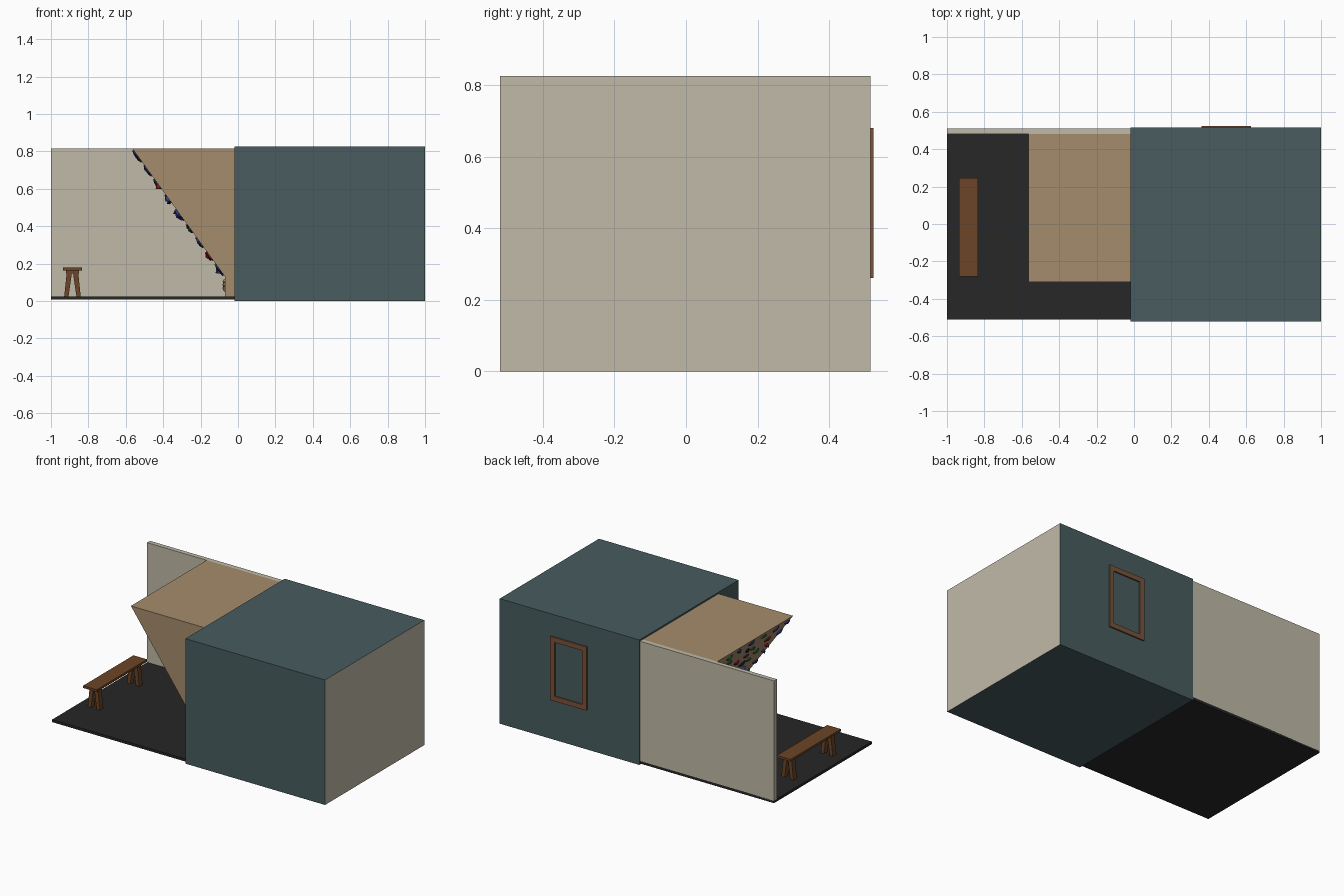
import bpy, bmesh, math, random
from mathutils import Vector, Matrix

if "Cube" in bpy.data.objects:
    bpy.data.objects.remove(bpy.data.objects["Cube"])

random.seed(7)


def mat(name, rgb):
    m = bpy.data.materials.new(name)
    m.diffuse_color = (*rgb, 1)
    m.use_nodes = True
    m.node_tree.nodes["Principled BSDF"].inputs["Base Color"].default_value = m.diffuse_color
    return m


TEAL = mat("teal_paint", (0.065, 0.107, 0.115))
BEIGE = mat("beige_plaster", (0.53, 0.49, 0.39))
PLY = mat("plywood", (0.376, 0.262, 0.15))
MAT = mat("black_rubber", (0.02, 0.02, 0.02))
WOOD = mat("bench_wood", (0.15, 0.06, 0.02))
TRIM = mat("frame_wood", (0.19, 0.085, 0.04))
HOLDS = [mat("hold_red", (0.25, 0.01, 0.02)), mat("hold_green", (0.02, 0.16, 0.04)),
         mat("hold_blue", (0.03, 0.05, 0.25)), mat("hold_purple", (0.08, 0.03, 0.13)),
         mat("hold_black", (0.02, 0.02, 0.02))]


def finish(bm, name, *mats):
    bmesh.ops.recalc_face_normals(bm, faces=bm.faces)
    me = bpy.data.meshes.new(name)
    bm.to_mesh(me)
    bm.free()
    for m in mats:
        me.materials.append(m)
    ob = bpy.data.objects.new(name, me)
    bpy.context.collection.objects.link(ob)
    return ob


def box(name, x, y, z, *mats):
    bm = bmesh.new()
    bmesh.ops.create_cube(bm, size=1)
    for v in bm.verts:
        v.co = [lo + (c + 0.5) * (hi - lo) for c, (lo, hi) in zip(v.co, (x, y, z))]
    return finish(bm, name, *mats)


def prism(name, profile, y0, y1, m):
    """Extrude an (x, z) outline along y."""
    bm = bmesh.new()
    f = bm.faces.new([bm.verts.new((x, y0, z)) for x, z in profile])
    ext = bmesh.ops.extrude_face_region(bm, geom=[f])
    bmesh.ops.translate(bm, vec=(0, y1 - y0, 0),
                        verts=[g for g in ext["geom"] if isinstance(g, bmesh.types.BMVert)])
    return finish(bm, name, m)


# Closed room block, with a beige right end
room = box("room_block", (-0.02, 1), (-0.52, 0.515), (0, 0.825), TEAL, BEIGE)
for p in room.data.polygons:
    if p.normal.x > 0.9:
        p.material_index = 1

# Padded floor and back wall
box("floor_mat", (-1, -0.02), (-0.51, 0.51), (0.008, 0.025), MAT)
box("back_wall", (-1, -0.02), (0.48, 0.51), (0.02, 0.815), BEIGE)

# Overhanging climbing wall
TOP, KNEE = Vector((-0.565, 0, 0.815)), Vector((-0.07, 0, 0.13))
prism("climbing_wall", [(TOP.x, TOP.z), (KNEE.x, KNEE.z), (-0.07, 0.025),
                        (-0.02, 0.025), (-0.02, 0.815)], -0.31, 0.48, PLY)


# Faceted climbing holds
def hold(name, pos, normal, size, m):
    bm = bmesh.new()
    bmesh.ops.create_icosphere(bm, subdivisions=1, radius=1)
    for v in bm.verts:
        v.co *= random.uniform(0.8, 1.15)
        v.co = [c * s for c, s in zip(v.co, size)]
    spin = Matrix.Rotation(random.uniform(0, math.tau), 4, 'Z')
    turn = Vector(normal).to_track_quat('Z', 'Y').to_matrix().to_4x4()
    bm.transform(Matrix.Translation(pos) @ turn @ spin)
    return finish(bm, name, m)


slope = KNEE - TOP
out = Vector((slope.z, 0, -slope.x)).normalized()
ROWS, COLS = 9, 7
for r in range(ROWS):
    for c in range(COLS):
        t = 0.06 + 0.89 * r / (ROWS - 1) + random.uniform(-0.02, 0.02)
        y = -0.26 + 0.69 * c / (COLS - 1) + random.uniform(-0.03, 0.03)
        big = random.random() < 0.15
        size = (random.uniform(0.025, 0.04), random.uniform(0.012, 0.02), 0.026 if big else 0.014)
        hold("wall_hold", TOP + slope * t + Vector((0, y, 0)), out, size, random.choice(HOLDS))
for i in range(8):
    hold("foot_hold", Vector((-0.07, -0.26 + i * 0.097, random.uniform(0.05, 0.11))),
         (-1, 0, 0), (0.018, 0.013, 0.012), PLY)

# Bench: seat, and splayed trestle legs at each end
box("bench_seat", (-0.935, -0.835), (-0.28, 0.245), (0.163, 0.178), WOOD)
for y in (-0.24, 0.17):
    box("bench_rail", (-0.92, -0.85), (y, y + 0.036), (0.148, 0.163), WOOD)
    for s in (-1, 1):
        xc = -0.885
        prism("bench_leg", [(xc + s * 0.003, 0.15), (xc + s * 0.031, 0.15),
                            (xc + s * 0.044, 0.025), (xc + s * 0.021, 0.025)], y, y + 0.036, WOOD)

# Picture-frame trim on the back of the room
for x in ((0.36, 0.392), (0.593, 0.625)):
    box("frame_side", x, (0.505, 0.524), (0.26, 0.68), TRIM)
for z in ((0.26, 0.292), (0.648, 0.68)):
    box("frame_rail", (0.392, 0.593), (0.505, 0.524), z, TRIM)
